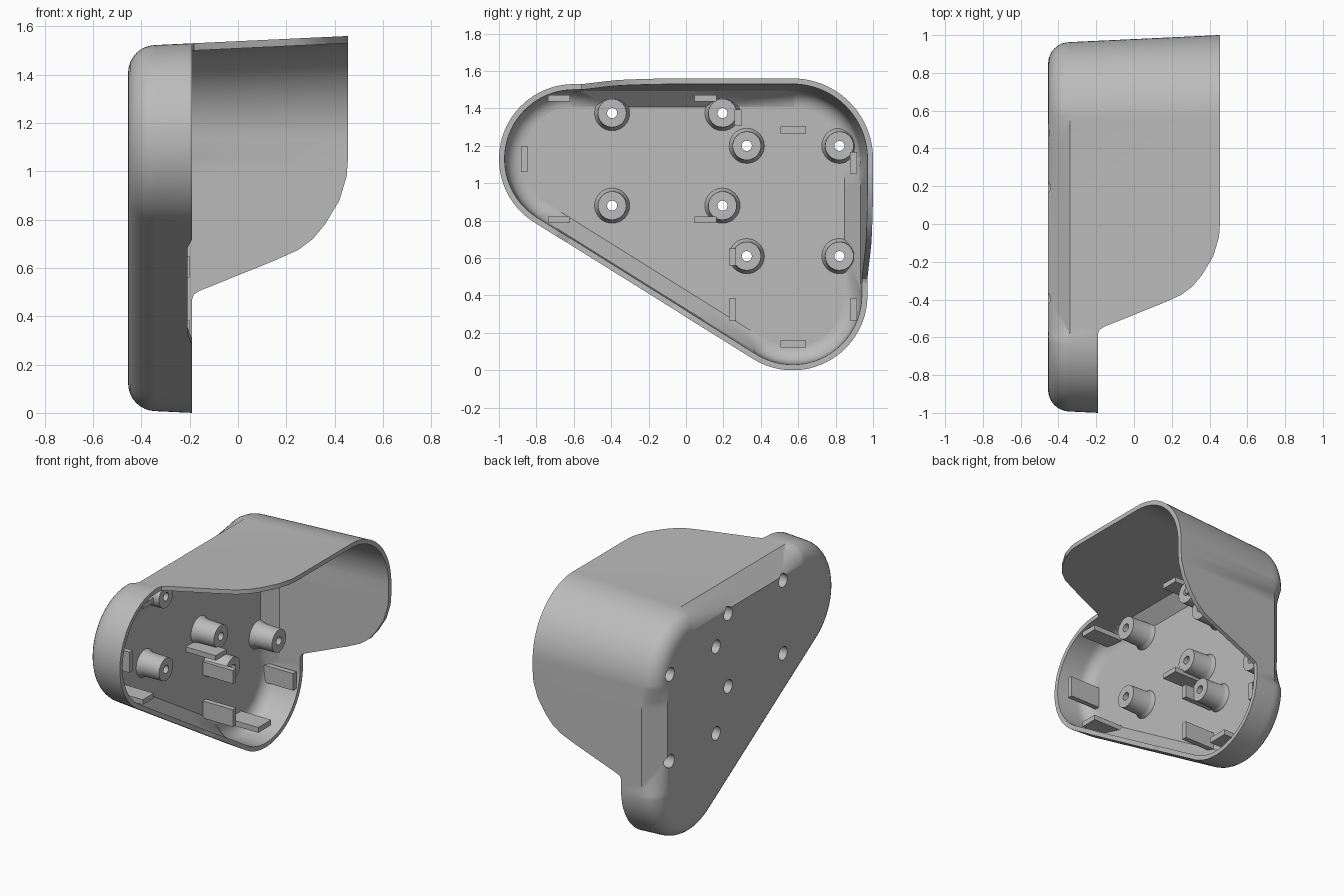
import bpy
import bmesh
from math import sin, cos, pi, radians, atan2
from mathutils import Vector

cube = bpy.data.objects.get("Cube")
if cube:
    bpy.data.objects.remove(cube, do_unlink=True)

grey = bpy.data.materials.new("plain grey")
grey.use_nodes = True
grey.diffuse_color = (0.5, 0.5, 0.5, 1)
grey.node_tree.nodes["Principled BSDF"].inputs["Base Color"].default_value = (0.5, 0.5, 0.5, 1)

# Main dimensions: the dish opens toward +x, its outline lies in (y, z)
BACK, WALL, RIM, HOOD = -0.455, -0.34, -0.19, 0.455
THICK, STEPS = 0.03, 8
LEFT, CORNER, BOTTOM = Vector((-0.6, 1.13)), Vector((0.57, 1.13)), Vector((0.57, 0.4))

# Hood edge: distance along the side, height of the edge
HOOD_EDGE = [(-0.58, RIM), (-0.56, -0.183), (-0.545, -0.16), (-0.42, 0.15), (-0.375, 0.25),
             (-0.33, 0.31), (-0.27, 0.36), (-0.17, 0.42), (-0.07, 0.45), (0.0, HOOD)]
# Shallow dip in the rim of the slanted side
DIP = [(0.3, RIM), (0.37, -0.21), (0.85, -0.21), (0.9, RIM)]


def interpolate(table, t):
    if t <= table[0][0]:
        return table[0][1]
    for (a, va), (b, vb) in zip(table, table[1:]):
        if t <= b:
            return va + (vb - va) * (t - a) / (b - a)
    return table[-1][1]


def radius(x):
    """Outline radius, widening slightly toward the open side."""
    return 0.4 + 0.047 * (x - RIM)


def outline():
    """Columns around the outline: base, inner base, normal, flat outside, flat inside, edge."""
    cols = []

    def arc(c, a0, a1, n):
        for i in range(n + 1):
            a = a0 + (a1 - a0) * i / n
            d = Vector((cos(a), sin(a)))
            p = c + d * 0.4
            edge = interpolate(HOOD_EDGE, min(p.x, p.y - 1.05))
            cols.append((c, c, d, False, False, edge))

    def side(c0, c1, us, inner, flat_outside, dip):
        d = (c1 - c0).normalized()
        n = Vector((-d.y, d.x))
        for u in us:
            f = (u - us[0]) / (us[-1] - us[0])
            base = c0.lerp(c1, u)
            p = base + n * 0.4
            edge = interpolate(DIP, u) if dip else interpolate(HOOD_EDGE, min(p.x, p.y - 1.05))
            cols.append((base, c0.lerp(c1, inner[0] + (inner[1] - inner[0]) * f), n,
                         flat_outside, True, edge))

    slant = BOTTOM - LEFT
    low = atan2(-slant.x, slant.y)
    knots = [t for t, _ in HOOD_EDGE]
    arc(LEFT, low + 2 * pi, pi / 2, 32)
    side(LEFT, CORNER, [(t - LEFT.x) / 1.17 for t in knots] + [0.98], (0.17, 0.68), True, False)
    arc(CORNER, pi / 2, 0, 24)
    side(CORNER, BOTTOM, [(0.08 - t) / 0.73 for t in reversed(knots)] + [0.97],
         (0.15, 0.72), True, False)
    arc(BOTTOM, 0, low, 32)
    side(BOTTOM, LEFT, [0.03] + [u for u, _ in DIP] + [0.97], (0.08, 0.92), False, True)
    return cols


def fillet(col, a, size, r, flat):
    """Point on the rounded (or flat) edge between wall (a=0) and floor (a=1)."""
    base, inner, n = col[:3]
    if flat:
        p = base.lerp(inner, a) + n * (r - size * a)
        return (WALL - size * a, p.x, p.y)
    p = base + n * (r - size * (1 - cos(a * pi / 2)))
    return (WALL - size * sin(a * pi / 2), p.x, p.y)


def point(col, x, shrink=0.0):
    p = col[0] + col[2] * (radius(x) - shrink)
    return (x, p.x, p.y)


def make_object(name, bm):
    bmesh.ops.recalc_face_normals(bm, faces=bm.faces)
    mesh = bpy.data.meshes.new(name)
    bm.to_mesh(mesh)
    bm.free()
    obj = bpy.data.objects.new(name, mesh)
    bpy.context.collection.objects.link(obj)
    mesh.materials.append(grey)
    return obj


def loft(name, columns, loops=True):
    """Skin equal columns of points into a closed solid with both ends capped."""
    bm = bmesh.new()
    grid = [[bm.verts.new(p) for p in c] for c in columns]
    for a, b in zip(grid, grid[1:] + grid[:1]):
        for k in range(len(a) - 1):
            bm.faces.new((a[k], b[k], b[k + 1], a[k + 1]))
    for k in (0, -1):
        bm.faces.new([c[k] for c in grid])
    bmesh.ops.remove_doubles(bm, verts=bm.verts, dist=0.0002)
    return make_object(name, bm)


def turned(name, centres, profile, sides=32):
    """Solids of revolution about x at each (y, z) centre."""
    bm = bmesh.new()
    for y, z in centres:
        rings = [[bm.verts.new((x, y + r * cos(2 * pi * i / sides), z + r * sin(2 * pi * i / sides)))
                  for i in range(sides)] for x, r in profile]
        for a, b in zip(rings, rings[1:]):
            for i in range(sides):
                j = (i + 1) % sides
                bm.faces.new((a[i], a[j], b[j], b[i]))
        bm.faces.new(rings[0])
        bm.faces.new(rings[-1])
    return make_object(name, bm)


def boolean(obj, tool, operation):
    mod = obj.modifiers.new(operation.lower(), "BOOLEAN")
    mod.object, mod.operation, mod.solver = tool, operation, "EXACT"
    bpy.context.view_layer.objects.active = obj
    bpy.ops.object.modifier_apply(modifier=mod.name)


def smooth(obj):
    bpy.ops.object.select_all(action="DESELECT")
    obj.select_set(True)
    bpy.context.view_layer.objects.active = obj
    bpy.ops.object.shade_smooth_by_angle(angle=radians(30))
    for p in obj.data.polygons:
        if abs(p.normal.x) > 0.999:
            p.use_smooth = False


# Shell with hood, and a slightly smaller solid used to trim the fittings
cols = outline()
steps = [k / STEPS for k in range(STEPS + 1)]
r_out, size = radius(WALL), WALL - BACK
shell_cols, core_cols = [], []
for c in cols:
    outer = [fillet(c, a, size, r_out, c[3]) for a in reversed(steps)]
    inner = [fillet(c, a, size - THICK, r_out - THICK, c[4]) for a in steps]
    shell_cols.append(outer + [point(c, c[5]), point(c, c[5], THICK)] + inner)
    core = [fillet(c, a, size - 0.01, r_out - 0.01, c[3]) for a in reversed(steps)]
    core_cols.append(core + [point(c, -0.195, 0.01)])
shell = loft("hooded_shell", shell_cols)
trim = loft("trim_helper", core_cols)

# Screw bosses with counterbored holes
BOSSES = [(y, z) for y in (-0.395, 0.195) for z in (1.375, 0.88)]
BOSSES += [(y, z) for y in (0.325, 0.82) for z in (1.2, 0.61)]
bosses = turned("screw_bosses", BOSSES,
                [(-0.44, 0.096), (-0.425, 0.094), (-0.413, 0.085), (-0.395, 0.08), (-0.265, 0.076)])
drill = turned("drill_helper", BOSSES, [(-0.6, 0.045), (-0.31, 0.045), (-0.31, 0.027), (-0.1, 0.027)])

# Locating tabs: centre y, centre z, width, height
TABS = [(y, z, 0.118, 0.034) for y in (-0.68, 0.105) for z in (1.455, 0.805)]
TABS += [(0.573, z, 0.138, 0.036) for z in (1.285, 0.14)]
TABS += [(y, 0.325, 0.036, 0.116) for y in (0.248, 0.895)]
TABS += [(-0.865, 1.13, 0.034, 0.14), (0.895, 1.11, 0.036, 0.116),
         (0.278, 1.35, 0.036, 0.09), (0.248, 0.605, 0.036, 0.09)]
bm = bmesh.new()
for y, z, w, h in TABS:
    box = bmesh.ops.create_cube(bm, size=1)["verts"]
    bmesh.ops.scale(bm, vec=(0.24, w, h), verts=box)
    bmesh.ops.translate(bm, vec=(-0.32, y, z), verts=box)
tabs = make_object("locating_tabs", bm)

boolean(bosses, trim, "INTERSECT")
boolean(tabs, trim, "INTERSECT")
boolean(bosses, drill, "DIFFERENCE")
boolean(shell, drill, "DIFFERENCE")
smooth(shell)
smooth(bosses)
for helper in (trim, drill):
    bpy.data.objects.remove(helper, do_unlink=True)
